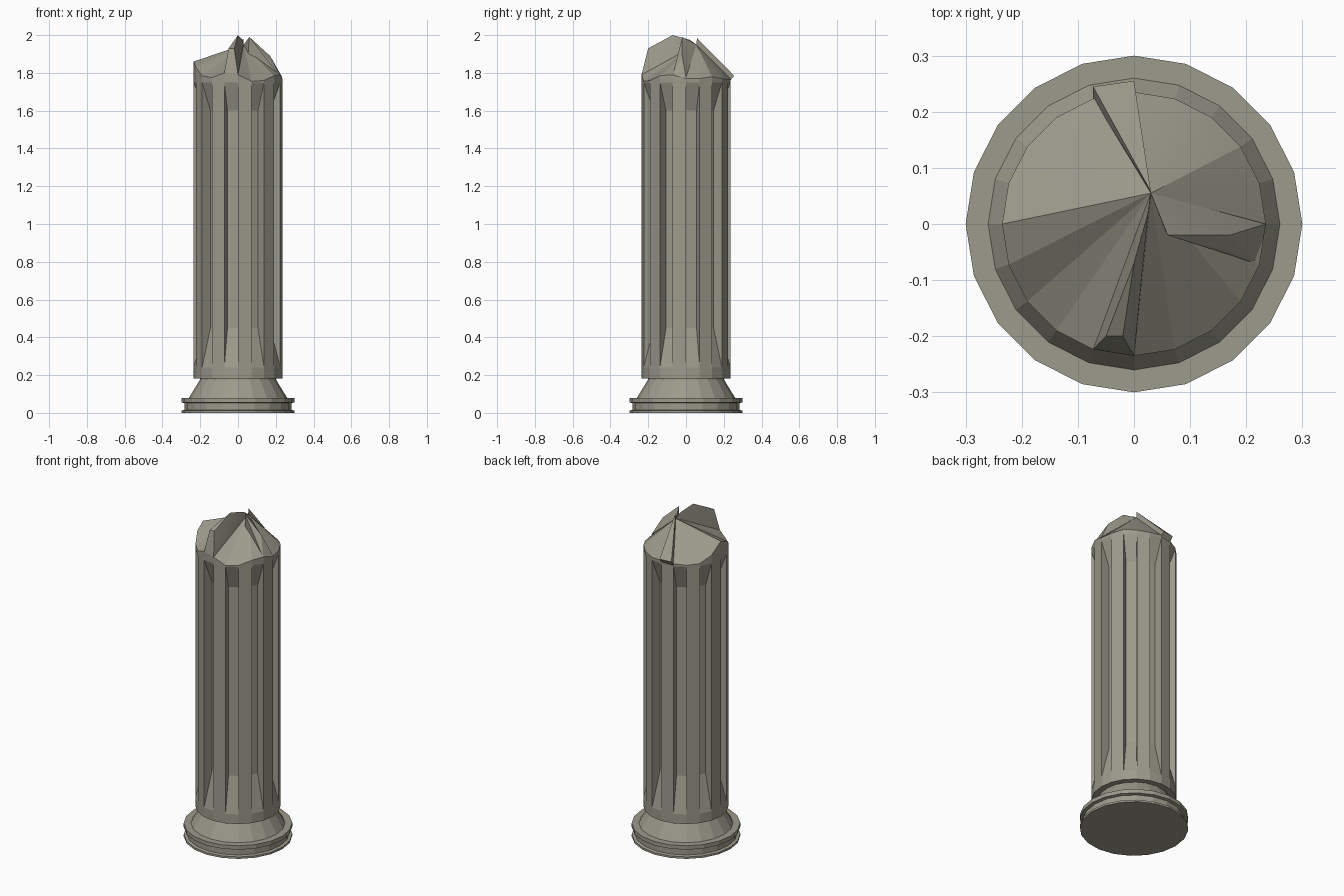
import bpy, bmesh
from math import sin, cos, pi

if "Cube" in bpy.data.objects:
    bpy.data.objects.remove(bpy.data.objects["Cube"])

N = 20          # sides of the column
R = 0.235       # shaft radius
FLOOR = 0.18    # radius of the flute floor

stone = bpy.data.materials.new("stone")
stone.diffuse_color = (0.335, 0.325, 0.262, 1)
stone.use_nodes = True
stone.node_tree.nodes["Principled BSDF"].inputs["Base Color"].default_value = stone.diffuse_color


def pos(k, r, z):
    a = 2 * pi * (k % N) / N          # k = 0 faces front, counting toward +x
    return (r * sin(a), -r * cos(a), z)


def finish(bm, name):
    bmesh.ops.recalc_face_normals(bm, faces=bm.faces)
    me = bpy.data.meshes.new(name)
    bm.to_mesh(me)
    bm.free()
    me.materials.append(stone)
    ob = bpy.data.objects.new(name, me)
    bpy.context.collection.objects.link(ob)
    bpy.ops.object.select_all(action='DESELECT')
    ob.select_set(True)
    bpy.context.view_layer.objects.active = ob
    bpy.ops.object.shade_smooth_by_angle(angle=0.23)   # column facets stay flat
    return ob


def ring(bm, r, z):
    return [bm.verts.new(pos(k, r, z)) for k in range(N)]


def bridge(bm, a, b, ks=range(N)):
    for k in ks:
        j = (k + 1) % N
        bm.faces.new((a[k], a[j], b[j], b[k]))


def hull(name, pts):
    bm = bmesh.new()
    for p in pts:
        bm.verts.new(p)
    bmesh.ops.convex_hull(bm, input=bm.verts)
    loose = [v for v in bm.verts if not v.link_faces]
    bmesh.ops.delete(bm, geom=loose, context='VERTS')
    bmesh.ops.dissolve_limit(bm, angle_limit=0.03, verts=bm.verts, edges=bm.edges)
    return finish(bm, name)


# base: stacked turned moulding
bm = bmesh.new()
profile = [(0.30, 0), (0.30, 0.012), (0.283, 0.016), (0.283, 0.052),
           (0.30, 0.056), (0.30, 0.08), (0.26, 0.08), (0.20, 0.178), (0.20, 0.19)]
rings = [ring(bm, r, z) for r, z in profile]
for a, b in zip(rings, rings[1:]):
    bridge(bm, a, b)
bm.faces.new(rings[0])
bm.faces.new(rings[-1])
finish(bm, "base")

# shaft: alternating ribs and sunken flutes, broken top
bm = bmesh.new()
rim_z = [1.79, 1.755, 1.76, 1.785, 1.79, 1.77, 1.77, 1.78, 1.77, 1.765,
         1.77, 1.765, 1.76, 1.765, 1.80, 1.86, 1.83, 1.785, 1.775, 1.80]
foot = ring(bm, R, 0.182)
low = ring(bm, R, 0.24)
high = ring(bm, R, 1.75)
floor_low = ring(bm, FLOOR, 0.45)
floor_high = ring(bm, FLOOR, 1.6)
rim = [bm.verts.new(pos(k, R, rim_z[k])) for k in range(N)]
bm.faces.new(foot)
bridge(bm, foot, low)
ribs, flutes = range(0, N, 2), range(1, N, 2)
bridge(bm, low, high, ribs)
for a, b in ((low, floor_low), (floor_low, floor_high), (floor_high, high)):
    bridge(bm, a, b, flutes)
for k in range(N):
    bm.faces.new((low[k], floor_low[k], floor_high[k], high[k]))
bridge(bm, high, rim)
apex = (0.03, 0.055, 1.95)
tip = bm.verts.new(apex)
for k in range(N):
    bm.faces.new((rim[k], rim[(k + 1) % N], tip))
finish(bm, "shaft")

# standing splinter at the front
hull("front_splinter", [apex, (0, -0.07, 2.0), (0.025, 0.02, 1.975),
                        (-0.05, -0.2, 1.93), (-0.02, -0.2, 1.93),
                        pos(19, R, 1.80), pos(0, R, 1.79), (0.01, 0, 1.85)])

# wedge on the right side
hull("right_splinter", [apex, (0.06, -0.02, 1.99), (0.17, -0.02, 1.89),
                        (0.165, -0.05, 1.865), pos(4, R, 1.78), pos(5, R, 1.775),
                        (0.05, 0.0, 1.85)])

# overhanging slab at the back
hull("back_splinter", [apex, (0.03, 0.058, 1.985), (-0.073, 0.245, 1.785),
                       (0, 0.255, 1.785), pos(10, R, 1.76), pos(11, R, 1.755)])
